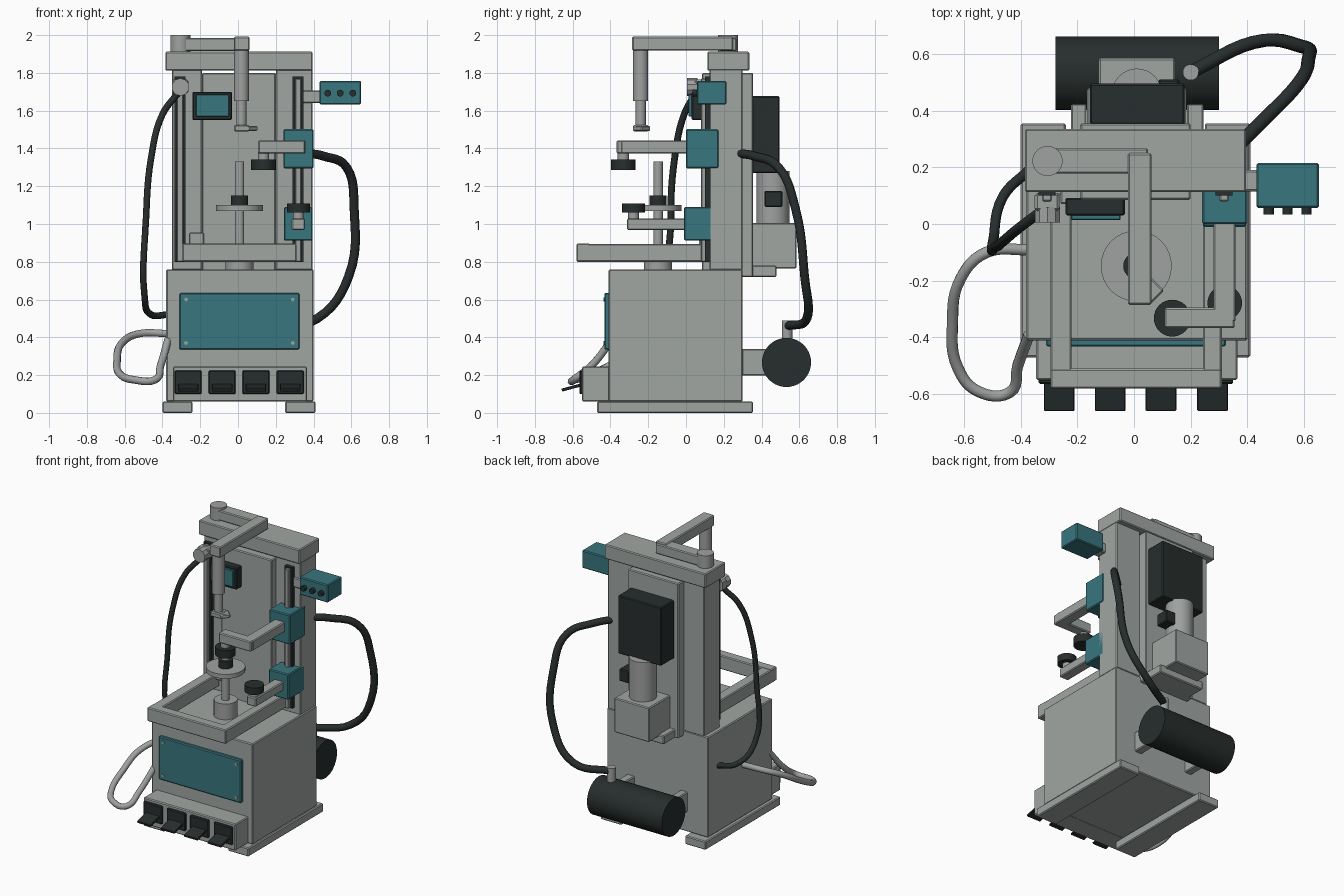
import bpy
from math import radians
from mathutils import Vector

old = bpy.data.objects.get("Cube")
if old:
    bpy.data.objects.remove(old, do_unlink=True)


def material(name, rgb):
    m = bpy.data.materials.new(name)
    m.use_nodes = True
    m.diffuse_color = (*rgb, 1)
    m.node_tree.nodes["Principled BSDF"].inputs["Base Color"].default_value = (*rgb, 1)
    return m


GREY = material("machine grey", (0.35, 0.38, 0.365))
STEEL = material("steel", (0.35, 0.36, 0.355))
TEAL = material("teal", (0.04, 0.18, 0.21))
DARK = material("dark rubber", (0.02, 0.027, 0.026))


def box(name, x, y, z, mat=GREY, bevel=0.006, turn=(0, 0, 0)):
    """Box from (min, max) spans, with a slight chamfer."""
    bpy.ops.mesh.primitive_cube_add(size=1, location=[sum(s) / 2 for s in (x, y, z)])
    o = bpy.context.object
    o.name = name
    o.scale = [s[1] - s[0] for s in (x, y, z)]
    bpy.ops.object.transform_apply(location=False, rotation=False, scale=True)
    o.rotation_euler = turn
    o.data.materials.append(mat)
    if bevel:
        b = o.modifiers.new("chamfer", "BEVEL")
        b.width, b.segments = bevel, 1
    return o


def rod(name, a, b, r, mat=STEEL, sides=32):
    """Cylinder between two points."""
    a, b = Vector(a), Vector(b)
    d = b - a
    bpy.ops.mesh.primitive_cylinder_add(vertices=sides, radius=r, depth=d.length, location=(a + b) / 2)
    o = bpy.context.object
    o.name = name
    o.rotation_euler = d.to_track_quat("Z", "Y").to_euler()
    o.data.materials.append(mat)
    bpy.ops.object.shade_smooth_by_angle(angle=radians(35))
    return o


def upright(name, x, y, z, r, mat=STEEL):
    return rod(name, (x, y, z[0]), (x, y, z[1]), r, mat)


def tube(name, points, r, mat):
    """Bent pipe through the given points."""
    c = bpy.data.curves.new(name, "CURVE")
    c.dimensions = "3D"
    c.bevel_depth, c.bevel_resolution, c.resolution_u = r, 3, 6
    c.use_fill_caps = True
    s = c.splines.new("BEZIER")
    s.bezier_points.add(len(points) - 1)
    for p, co in zip(s.bezier_points, points):
        p.co = co
        p.handle_left_type = p.handle_right_type = "AUTO"
    o = bpy.data.objects.new(name, c)
    bpy.context.collection.objects.link(o)
    c.materials.append(mat)
    bpy.ops.object.select_all(action="DESELECT")
    o.select_set(True)
    bpy.context.view_layer.objects.active = o
    bpy.ops.object.convert(target="MESH")
    bpy.ops.object.shade_smooth_by_angle(angle=radians(50))


# Cabinet, skids and front panel
box("cabinet", (-.38, .4), (-.41, .3), (.06, .76))
for side, x in (("right", (-.4, -.24)), ("left", (.25, .41))):
    box(side + "_skid", x, (-.47, .355), (0, .06))
box("front_panel", (-.31, .325), (-.432, -.405), (.335, .635), TEAL)
for x in (-.275, .29):
    for z in (.37, .6):
        rod("panel_screw", (x, -.43, z), (x, -.437, z), .01, STEEL, 12)

# Pedal housing and pedals
box("pedal_housing", (-.345, .365), (-.55, -.4), (.06, .245))
for x in (-.264, -.084, .095, .277):
    box("pedal_socket", (x - .072, x + .072), (-.565, -.545), (.1, .225), DARK)
    box("pedal", (x - .054, x + .054), (-.66, -.54), (.128, .144), DARK, .003, (radians(15), 0, 0))

# Column with head beam
box("right_post", (-.35, -.19), (.125, .3), (.755, 1.82))
box("left_post", (.2, .395), (.125, .3), (.755, 1.82))
box("center_post", (-.19, .2), (.085, .355), (.72, 1.8))
box("head_beam", (-.385, .395), (.113, .335), (1.812, 1.912))

# Guide rails
for side, x in (("right", -.307), ("left", .318)):
    box(side + "_rail_bed", (x - .03, x + .03), (.1, .13), (.8, 1.78), DARK, 0)
    box(side + "_rail", (x - .016, x + .016), (.08, .11), (.8, 1.77), STEEL, .004)
box("table_mount", (-.26, -.18), (.07, .13), (.86, .955))

# Overhanging table frame
for side, x in (("right", (-.295, -.22)), ("left", (.243, .31))):
    box(side + "_table_arm", x, (-.56, .11), (.8, .895))
box("table_front_bar", (-.295, .31), (-.58, -.51), (.8, .897))

# Spindle
upright("spindle_base", .008, -.148, (.755, .87), .075)
upright("spindle", .008, -.148, (.86, 1.33), .025)
upright("spindle_disc", .008, -.148, (1.07, 1.1), .125)
upright("spindle_collar", .008, -.148, (1.1, 1.15), .046, DARK)

# Swinging top arm with plunger
upright("arm_pivot", -.305, .222, (1.9, 2), .053)
box("arm_cross_bar", (-.305, .05), (.178, .267), (1.915, 1.985))
box("arm_forward_bar", (-.022, .062), (-.285, .25), (1.918, 1.992))
upright("plunger_sleeve", .018, -.24, (1.65, 1.93), .04)
upright("plunger", .018, -.24, (1.5, 1.66), .027)
box("plunger_foot", (-.02, .06), (-.28, -.2), (1.49, 1.525))
box("plunger_tip", (.022, .092), (-.27, -.2), (1.492, 1.52), turn=(0, 0, radians(45)))

# Upper clamp
box("upper_carriage", (.24, .4), (0, .172), (1.295, 1.502), TEAL)
box("upper_clamp_arm", (.28, .358), (-.345, .01), (1.373, 1.443))
box("upper_clamp_bar", (.107, .355), (-.367, -.295), (1.373, 1.443))
upright("upper_pad_stem", .135, -.332, (1.33, 1.38), .03)
upright("upper_pad", .135, -.332, (1.287, 1.342), .065, DARK)

# Lower clamp
box("lower_carriage", (.243, .395), (-.01, .168), (.912, 1.09), TEAL)
box("lower_clamp_arm", (.284, .355), (-.312, 0), (.968, 1.03))
upright("lower_pad_stem", .32, -.278, (1.02, 1.07), .028)
upright("lower_pad", .32, -.278, (1.06, 1.108), .061, DARK)

# Control box with buttons
box("control_bracket", (.33, .44), (.115, .19), (1.64, 1.708))
box("control_box", (.432, .652), (.057, .215), (1.633, 1.757), TEAL)
for x in (.475, .541, .608):
    rod("button", (x, .06, 1.693), (x, .034, 1.693), .018, DARK, 16)

# Monitor
box("monitor", (-.242, -.032), (.03, .092), (1.55, 1.7), DARK)
box("screen", (-.222, -.048), (.014, .035), (1.57, 1.686), TEAL, .003)

# Sensor head on the right rail
box("sensor_block", (-.35, -.262), (.045, .11), (1.69, 1.765), GREY, .01)
rod("sensor_head", (-.305, .06, 1.725), (-.305, .005, 1.725), .047, STEEL, 10)

# Drive at the back
box("drive_cover", (-.155, .178), (.35, .495), (1.27, 1.677), DARK)
upright("motor", .01, .46, (.99, 1.28), .088)
box("motor_switch", (.085, .16), (.415, .51), (1.09, 1.175), DARK)
box("gearbox", (-.125, .145), (.345, .585), (.765, 1.005))
box("gearbox_shelf", (-.165, .185), (.295, .48), (.72, .78))

# Air tank
rod("air_tank", (-.277, .532, .267), (.3, .532, .267), .13, DARK, 40)
for x in ((-.222, -.167), (.187, .245)):
    box("tank_bracket", x, (.295, .425), (.198, .338))
upright("tank_fitting", .2, .535, (.37, .49), .028)

# Hose, cable and side handle
tube("air_hose", [(.37, .28, 1.375), (.45, .36, 1.36), (.575, .49, 1.3), (.615, .58, 1.08),
                  (.585, .628, .72), (.42, .64, .5), (.2, .535, .46)], .024, DARK)
tube("sensor_cable", [(-.32, .05, 1.69), (-.4, -.01, 1.58), (-.46, -.06, 1.35), (-.487, -.08, 1.03),
                      (-.495, -.05, .62), (-.46, .1, .52), (-.37, .19, .52)], .018, DARK)
tube("side_handle", [(-.37, -.09, .42), (-.52, -.1, .42), (-.61, -.19, .375), (-.64, -.35, .28),
                     (-.62, -.51, .2), (-.55, -.59, .175), (-.44, -.595, .175),
                     (-.41, -.5, .25), (-.37, -.39, .39)], .02, STEEL)
